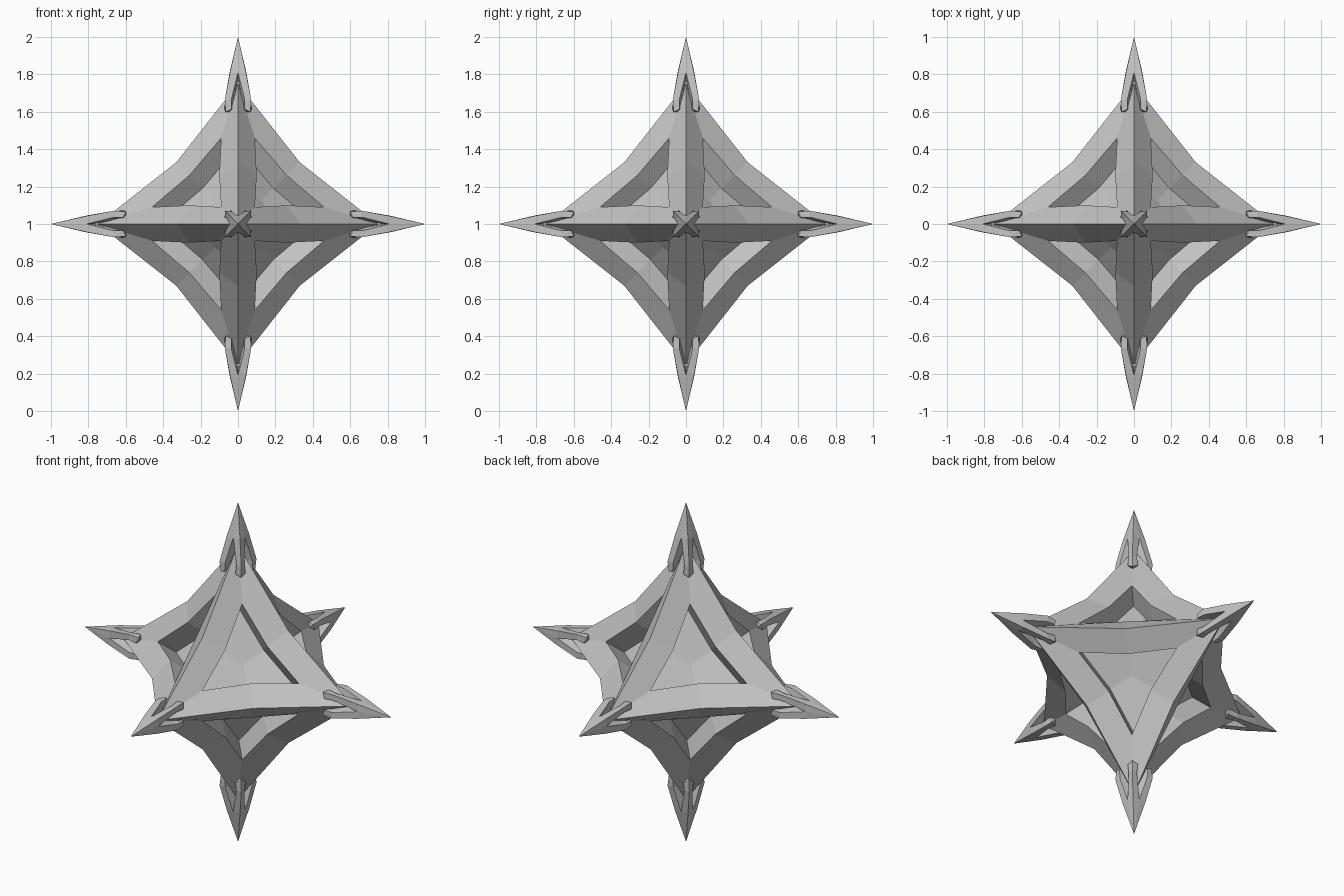
import bpy
import bmesh
from itertools import product
from mathutils import Vector

cube = bpy.data.objects.get("Cube")
if cube:
    bpy.data.objects.remove(cube, do_unlink=True)

# Plain grey finish
grey = bpy.data.materials.new("plain_grey")
grey.use_nodes = True
colour = (0.55, 0.55, 0.55, 1)
grey.diffuse_color = colour
grey.node_tree.nodes["Principled BSDF"].inputs["Base Color"].default_value = colour

CENTRE = Vector((0, 0, 1))


def turn(p, k):
    """Roll the coordinates so the part's z axis becomes axis k."""
    s = (k + 1) % 3
    return Vector([p[(i - s) % 3] for i in range(3)])


def mirror(p, signs):
    return Vector([c * s for c, s in zip(p, signs)]) + CENTRE


def add_face(bm, points):
    bm.faces.new([bm.verts.new(p) for p in points])


def finish(bm, name):
    bmesh.ops.remove_doubles(bm, verts=bm.verts, dist=0.0005)
    bmesh.ops.recalc_face_normals(bm, faces=bm.faces)
    mesh = bpy.data.meshes.new(name)
    bm.to_mesh(mesh)
    bm.free()
    mesh.materials.append(grey)
    bpy.context.collection.objects.link(bpy.data.objects.new(name, mesh))


# Body: curved triangular frames around eight sunken panels
apex, ridge = Vector((0, 0, 0.75)), Vector((0.33, 0, 0.33))
corner, mid = Vector((0.09, 0.09, 0.46)), Vector((0.26, 0.10, 0.26))
depth = Vector((0.07, 0.07, 0.07))
pit = Vector((0.125, 0.125, 0.125))


def flip(p):
    return Vector((p.y, p.x, p.z))


bm = bmesh.new()
for signs in product((1, -1), repeat=3):
    for k in range(3):
        for swap in (flip, Vector):
            for face in ((apex, ridge, mid, corner),
                         (corner, mid, mid - depth, corner - depth)):
                add_face(bm, [mirror(turn(swap(p), k), signs) for p in face])
        panel = (corner - depth, mid - depth, pit, flip(mid) - depth)
        add_face(bm, [mirror(turn(p, k), signs) for p in panel])
finish(bm, "star_body")

# Spikes: a pointed tip splitting into four claws that grip the frame
tip, core = Vector((0, 0, 1)), Vector((0, 0, 0.77))
notch, fin = Vector((0.045, 0, 0.81)), Vector((0.043, 0.043, 0.81))
side, claw, inner = (Vector((0.067, 0.036, 0.665)), Vector((0.071, 0.071, 0.66)),
                     Vector((0.02, 0.02, 0.66)))
low_side, low_claw, low_inner = (Vector((0.073, 0.034, 0.615)),
                                 Vector((0.066, 0.066, 0.60)),
                                 Vector((0.03, 0.03, 0.60)))
half_claw = ((tip, notch, fin), (notch, side, claw, fin),
             (notch, core, inner, side), (side, low_side, low_claw, claw),
             (side, inner, low_inner, low_side), (low_side, low_inner, low_claw))

names = (("right_spike", "left_spike"), ("front_spike", "back_spike"),
         ("bottom_spike", "top_spike"))
for k in range(3):
    for end in (-1, 1):
        bm = bmesh.new()
        for sx, sy in product((1, -1), repeat=2):
            for swap in (flip, Vector):
                for face in half_claw:
                    points = [swap(p) for p in face]
                    add_face(bm, [turn((p.x * sx, p.y * sy, p.z * end), k) + CENTRE
                                  for p in points])
        finish(bm, names[k][end > 0])
